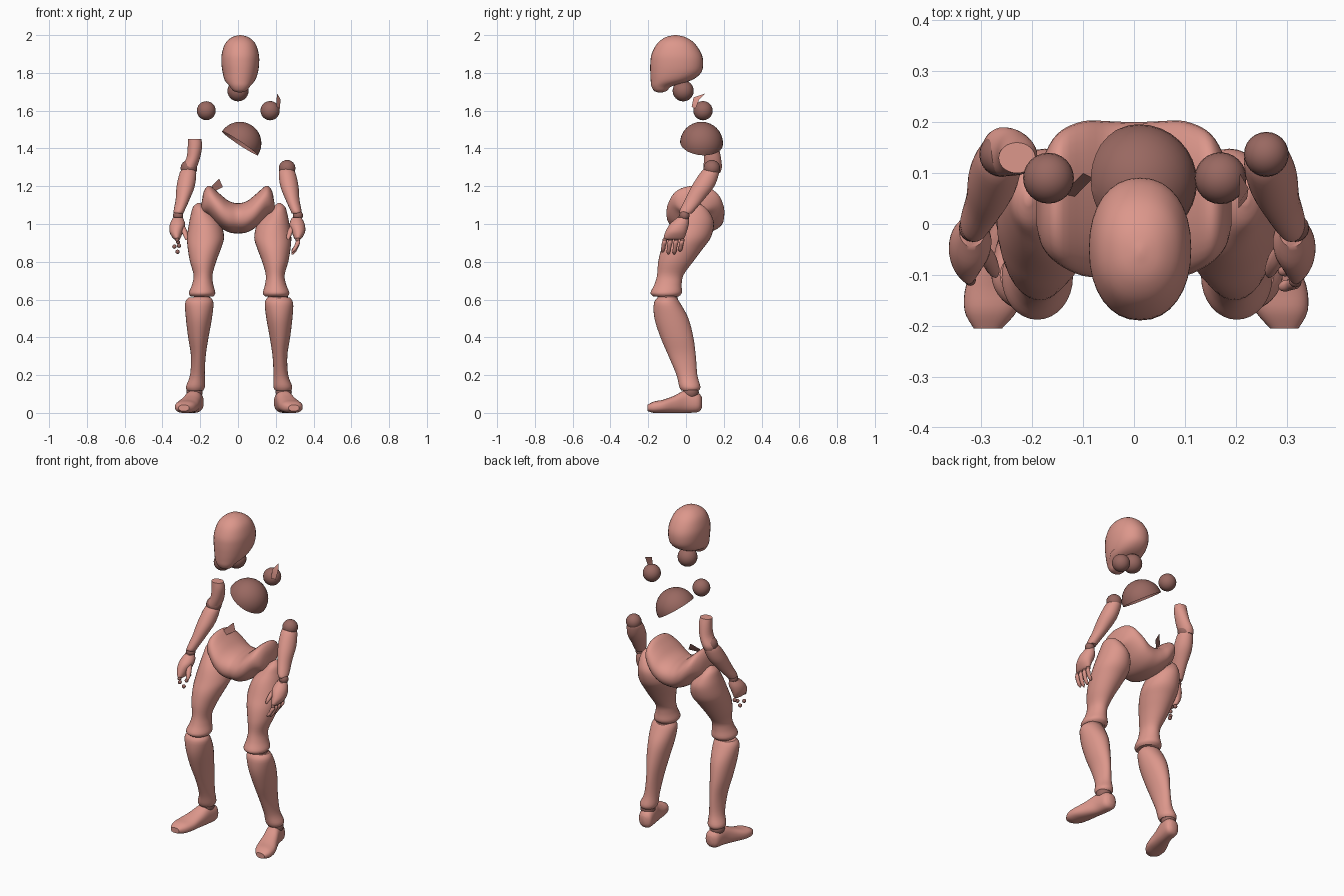
import bpy, bmesh, math
from mathutils import Vector


def material(name, color):
    m = bpy.data.materials.new(name)
    m.diffuse_color = color
    return m


SKIN = material("shell", (0.72, 0.31, 0.26, 1))
DARK = material("joint", (0.32, 0.14, 0.12, 1))


def finish(name, bm, mat):
    bmesh.ops.recalc_face_normals(bm, faces=bm.faces)
    me = bpy.data.meshes.new(name)
    bm.to_mesh(me)
    bm.free()
    for p in me.polygons:
        p.use_smooth = True
    me.materials.append(mat)
    ob = bpy.data.objects.new(name, me)
    bpy.context.collection.objects.link(ob)
    bpy.context.view_layer.objects.active = ob
    ob.select_set(True)
    bpy.ops.object.shade_smooth_by_angle(angle=math.radians(40))
    ob.select_set(False)
    return ob


def loft(name, rings, axis='z', n=2.0, side=1, dx=0.0, mat=SKIN, seg=32, sub=4):
    """Smooth loft through rings (x, y, z, ra, rb) lying across the axis."""
    pts = []
    for i in range(len(rings) - 1):
        p = [rings[max(0, min(len(rings) - 1, i + k))] for k in (-1, 0, 1, 2)]
        for s in range(sub):
            t = s / sub
            pts.append([0.5 * (2 * b + (c - a) * t + (2 * a - 5 * b + 4 * c - d) * t * t
                               + (3 * b - a - 3 * c + d) * t ** 3) for a, b, c, d in zip(*p)])
    pts.append(list(rings[-1]))
    bm = bmesh.new()
    loops = []
    for x, y, z, ra, rb in pts:
        loop = []
        for k in range(seg):
            a = 2 * math.pi * k / seg
            u = math.copysign(abs(math.cos(a)) ** (2 / n), math.cos(a)) * max(ra, 0.001)
            v = math.copysign(abs(math.sin(a)) ** (2 / n), math.sin(a)) * max(rb, 0.001)
            off = {'z': (u, v, 0), 'y': (u, 0, v), 'x': (0, u, v)}[axis]
            loop.append(bm.verts.new((side * (x + off[0]) + dx, y + off[1], max(0, z + off[2]))))
        loops.append(loop)
    for a, b in zip(loops, loops[1:]):
        for k in range(seg):
            bm.faces.new((a[k], a[(k + 1) % seg], b[(k + 1) % seg], b[k]))
    bm.faces.new(loops[0])
    bm.faces.new(loops[-1])
    return finish(name, bm, mat)


def ball(name, c, r, mat=DARK, cut=None, seg=24):
    """Sphere, optionally an open shell cut by a plane (normal, offset)."""
    bm = bmesh.new()
    bmesh.ops.create_uvsphere(bm, u_segments=seg, v_segments=seg // 2, radius=r)
    if cut:
        nrm = Vector(cut[0]).normalized()
        bmesh.ops.bisect_plane(bm, geom=bm.verts[:] + bm.edges[:] + bm.faces[:],
                               plane_co=nrm * cut[1], plane_no=nrm, clear_inner=True)
    bmesh.ops.translate(bm, verts=bm.verts, vec=c)
    return finish(name, bm, mat)


def shard(name, points, mat):
    bm = bmesh.new()
    bm.faces.new([bm.verts.new(p) for p in points])
    bmesh.ops.triangulate(bm, faces=bm.faces)
    return finish(name, bm, mat)


# Head: rounded skull tapering to a narrow chin at the front
loft("head", [(.012, -.055, 2.0, .004, .006), (.012, -.055, 1.988, .045, .055),
              (.012, -.053, 1.955, .08, .1), (.012, -.05, 1.9, .098, .132),
              (.012, -.049, 1.85, .1, .14), (.012, -.055, 1.8, .093, .134),
              (.01, -.08, 1.76, .08, .107), (.01, -.128, 1.73, .055, .055),
              (.01, -.135, 1.705, .035, .034), (.01, -.137, 1.697, .01, .012)], n=2.2)
ball("neck_joint", (0, -.015, 1.705), .056)

# Floating shoulder joints, open chest shell and leftover shell pieces
ball("shoulder_joint_left", (-.168, .09, 1.6), .05)
ball("shoulder_joint_right", (.17, .09, 1.6), .051)
ball("chest_joint_shell", (.01, .082, 1.427), .114, cut=((.55, .08, .83), 0.0), seg=32)
shard("shoulder_shard", [(.205, .03, 1.62), (.222, .05, 1.61), (.225, .07, 1.66),
                         (.208, .1, 1.69), (.205, .04, 1.67)], SKIN)
shard("waist_shard", [(-.14, .06, 1.2), (-.12, .05, 1.175), (-.08, .09, 1.195),
                      (-.1, .1, 1.24)], DARK)

# Pelvis: saddle-shaped body running from hip to hip
half = [(.192, .03, 1.095, .03, .02), (.18, .04, 1.115, .085, .06), (.15, .05, 1.12, .128, .082),
        (.1, .05, 1.075, .152, .088), (.05, .05, 1.04, .152, .083)]
loft("pelvis", [(-x, *r) for x, *r in half] + [(0, .055, 1.03, .145, .08)] + half[::-1],
     axis='x', n=2.2)

for side, tag, dx in ((-1, "left", 0), (1, "right", .012)):
    # Thigh
    loft("thigh_" + tag, [(.207, .05, 1.112, .006, .01), (.205, .05, 1.09, .033, .05),
                          (.19, .05, 1.05, .06, .082), (.175, .04, 1.0, .085, .108),
                          (.172, .015, .93, .098, .117), (.178, -.02, .87, .088, .11),
                          (.185, -.055, .8, .069, .092), (.185, -.083, .73, .05, .07),
                          (.187, -.095, .68, .056, .072), (.19, -.105, .635, .07, .083),
                          (.19, -.105, .615, .058, .065)], side=side, dx=dx)
    # Shin with calf
    loft("shin_" + tag, [(.203, -.1, .61, .06, .05), (.205, -.1, .58, .075, .07),
                         (.207, -.077, .5, .069, .09), (.21, -.048, .4, .054, .087),
                         (.21, -.02, .3, .039, .072), (.215, .005, .2, .039, .055),
                         (.225, .02, .14, .05, .056), (.227, .022, .118, .042, .046)],
         side=side, dx=dx)
    ball("ankle_joint_" + tag, (side * .23 + dx, .025, .11), .043)
    # Foot, toes turned outward
    loft("foot_" + tag, [(.222, .085, .055, .018, .025), (.224, .065, .055, .042, .05),
                         (.234, 0, .06, .045, .06), (.252, -.06, .046, .052, .046),
                         (.27, -.12, .035, .06, .035), (.281, -.17, .03, .052, .03),
                         (.287, -.205, .026, .028, .016)], axis='y', n=2.4, side=side, dx=dx * .7)
    # Forearm
    loft("forearm_" + tag, [(.262, .135, 1.295, .03, .035), (.265, .125, 1.27, .044, .05),
                            (.277, .09, 1.2, .048, .06), (.293, .045, 1.13, .037, .05),
                            (.312, .005, 1.07, .029, .039), (.314, 0, 1.055, .024, .03)],
         side=side, dx=dx * -.4)
    ball("elbow_joint_" + tag, (side * .26, .137, 1.295), .044)
    ball("wrist_joint_" + tag, (side * .317, -.008, 1.045), .027)
    # Palm and thumb base
    loft("palm_" + tag, [(.318, -.015, 1.035, .025, .03), (.32, -.035, 1.0, .04, .05),
                         (.327, -.052, .96, .036, .056), (.325, -.063, .928, .022, .055),
                         (.322, -.065, .917, .012, .045)], side=side, dx=dx * -.6)
    loft("thumb_" + tag, [(.295, -.05, .99, .012, .014), (.285, -.07, .965, .015, .016),
                          (.276, -.09, .935, .012, .013), (.272, -.1, .915, .005, .006)],
         side=side, dx=dx * -.6, seg=12)

# Knee joints: whole on the right, a leftover shell on the left
ball("knee_joint_right", (.212, -.098, .6), .055)
ball("knee_joint_shell_left", (-.2, -.095, .595), .055, cut=((.2, -.6, -.3), .015))

# Left upper arm remnant
loft("upper_arm_remnant_left", [(-.23, .13, 1.45, .036, .03), (-.228, .135, 1.41, .038, .038),
                                (-.237, .14, 1.35, .036, .045), (-.258, .142, 1.3, .04, .048),
                                (-.265, .14, 1.27, .032, .04)])

# Right fingers curl inward; only loose knuckles remain on the left hand
for i, y in enumerate((-.112, -.082, -.051, -.02)):
    long = (.85, 1, .98, .8)[i]
    ball(f"knuckle_right_{i}", (.317, y, .915), .0125, seg=12)
    loft(f"finger_right_{i}", [(.318, y, .915, .009, .01), (.316, y - .003, .9, .013, .013),
                               (.308, y - .007, .915 - .04 * long, .011, .011),
                               (.296, y - .01, .915 - .062 * long, .011, .011),
                               (.287, y - .012, .915 - .077 * long, .004, .004)], seg=12)
for i, p in enumerate(((-.322, -.11, .917), (-.337, -.085, .88), (-.312, -.055, .885),
                       (-.32, -.07, .853), (-.318, -.02, .905))):
    ball(f"knuckle_left_{i}", p, .0115, seg=12)
